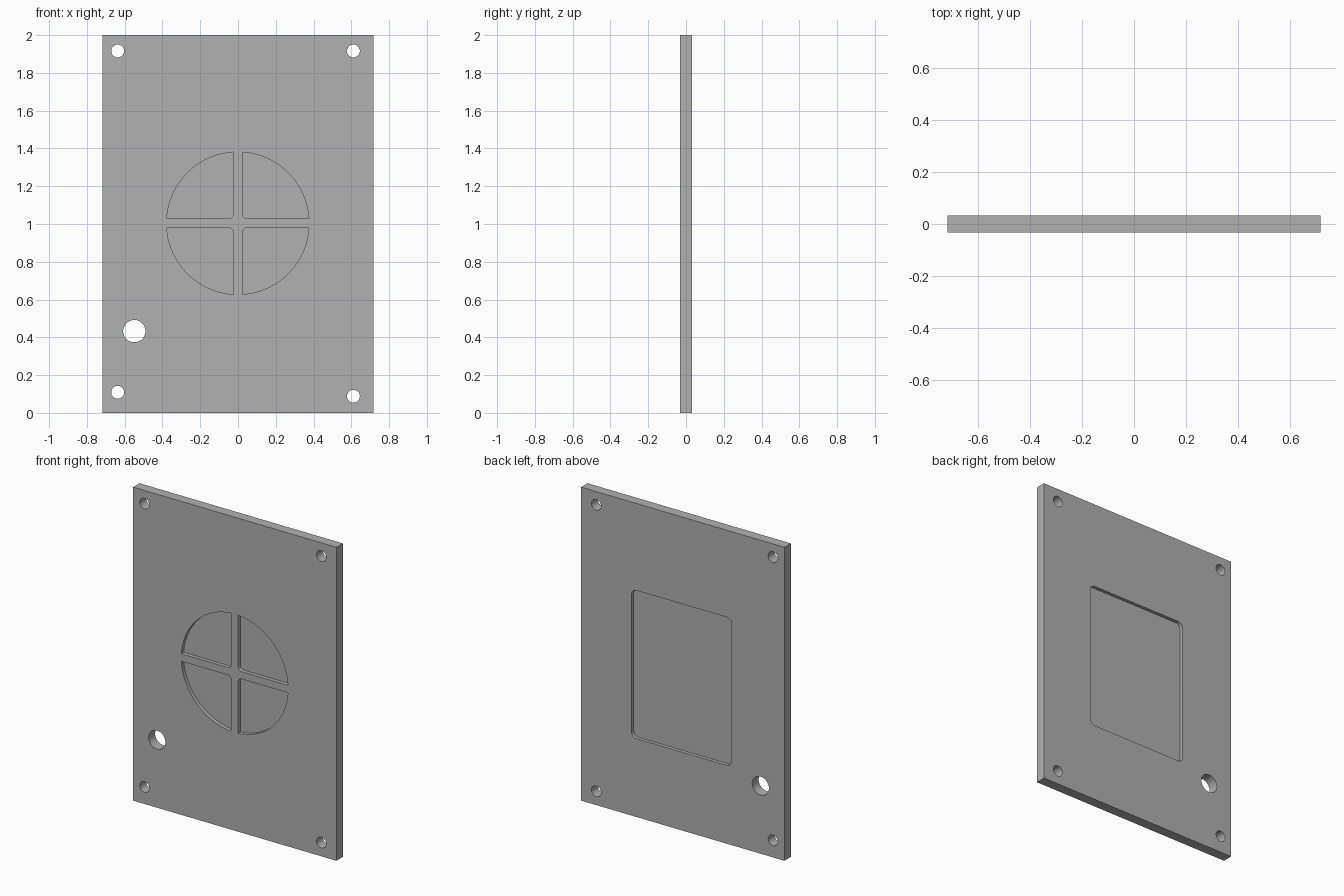
import bpy, bmesh
from math import sin, cos, asin, pi, radians

cube = bpy.data.objects.get("Cube")
if cube:
    bpy.data.objects.remove(cube, do_unlink=True)

HALF_W, HEIGHT, HALF_T = 0.7175, 2.0, 0.0325
OUT = HALF_T + 0.05   # cutters overshoot the faces


def arc(cx, cz, r, start, end, steps):
    return [(cx + r * cos(start + (end - start) * i / steps),
             cz + r * sin(start + (end - start) * i / steps)) for i in range(steps + 1)]


def circle(cx, cz, r, steps=48):
    return arc(cx, cz, r, 0, 2 * pi, steps)[:-1]


def rounded_rect(x0, x1, z0, z1, r):
    corners = [(x1 - r, z1 - r), (x0 + r, z1 - r), (x0 + r, z0 + r), (x1 - r, z0 + r)]
    return [p for k, (cx, cz) in enumerate(corners)
            for p in arc(cx, cz, r, k * pi / 2, (k + 1) * pi / 2, 8)]


def add_prism(bm, outline, y0, y1):
    """Extrude an x-z outline from y0 to y1."""
    face = bm.faces.new([bm.verts.new((x, y0, z)) for x, z in outline])
    ext = bmesh.ops.extrude_face_region(bm, geom=[face])["geom"]
    verts = [v for v in ext if isinstance(v, bmesh.types.BMVert)]
    bmesh.ops.translate(bm, verts=verts, vec=(0, y1 - y0, 0))


def make_object(name, prisms):
    bm = bmesh.new()
    for outline, y0, y1 in prisms:
        add_prism(bm, outline, y0, y1)
    bmesh.ops.recalc_face_normals(bm, faces=bm.faces)
    mesh = bpy.data.meshes.new(name)
    bm.to_mesh(mesh)
    bm.free()
    obj = bpy.data.objects.new(name, mesh)
    bpy.context.collection.objects.link(obj)
    return obj


# Flat panel
panel_outline = [(-HALF_W, 0), (HALF_W, 0), (HALF_W, HEIGHT), (-HALF_W, HEIGHT)]
panel = make_object("panel", [(panel_outline, -HALF_T, HALF_T)])

# Through holes: four screw holes and one larger cable hole
holes = [(-0.637, 1.916, 0.034), (0.611, 1.916, 0.034), (-0.637, 0.109, 0.034),
         (0.611, 0.088, 0.034), (-0.549, 0.433, 0.059)]
cuts = [(circle(*h), -OUT, OUT) for h in holes]

# Front recess: disc divided by a cross, with filleted inner corners
R, BAR, FILLET = 0.377, 0.024, 0.026
CX, CZ = -0.001, 1.004
a = asin(BAR / R)
quadrant = arc(0, 0, R, a, pi / 2 - a, 28)
quadrant += arc(BAR + FILLET, BAR + FILLET, FILLET, pi, 1.5 * pi, 8)
for sx in (-1, 1):
    for sz in (-1, 1):
        outline = [(CX + sx * u, CZ + sz * v) for u, v in quadrant]
        cuts.append((outline, -OUT, -HALF_T + 0.024))

# Back recess: rounded rectangle
cuts.append((rounded_rect(-0.345, 0.362, 0.5, 1.445, 0.035), HALF_T - 0.022, OUT))

# Cut everything out of the panel
cutter = make_object("recess_cutter", cuts)
cutter.hide_render = True
mod = panel.modifiers.new("cutouts", 'BOOLEAN')
mod.operation = 'DIFFERENCE'
mod.solver = 'EXACT'
mod.object = cutter
bpy.ops.object.select_all(action='DESELECT')
panel.select_set(True)
bpy.context.view_layer.objects.active = panel
bpy.ops.object.modifier_apply(modifier=mod.name)
bpy.data.objects.remove(cutter, do_unlink=True)

# Plain grey finish
grey = bpy.data.materials.new("plain_grey")
grey.use_nodes = True
colour = (0.44, 0.44, 0.44, 1)
grey.diffuse_color = colour
for node in grey.node_tree.nodes:
    if node.type == 'BSDF_PRINCIPLED':
        node.inputs["Base Color"].default_value = colour
panel.data.materials.clear()
panel.data.materials.append(grey)
bpy.ops.object.shade_smooth_by_angle(angle=radians(30))
